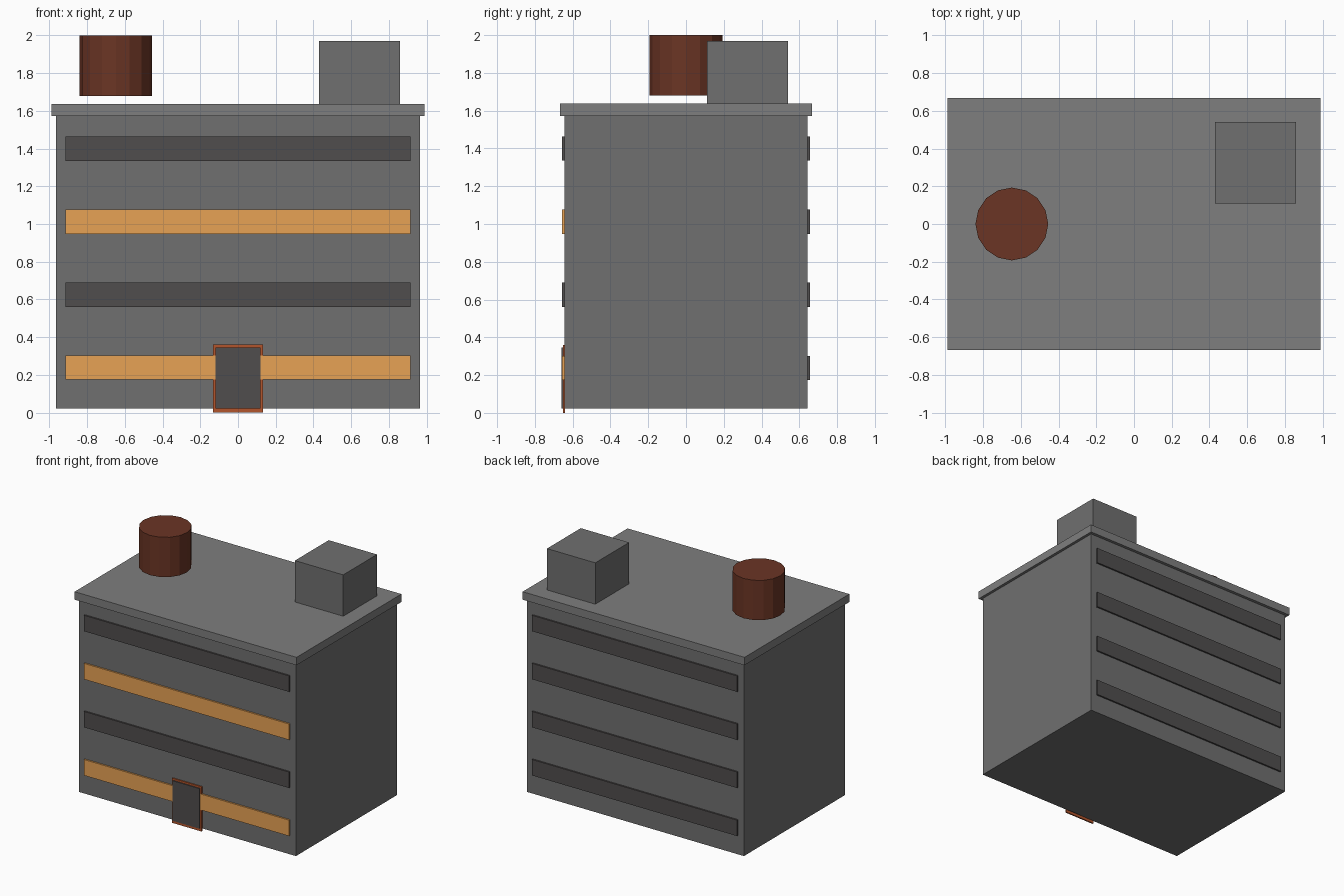
import bpy

if "Cube" in bpy.data.objects:
    bpy.data.objects.remove(bpy.data.objects["Cube"])


def material(name, rgb):
    m = bpy.data.materials.new(name)
    m.diffuse_color = (*rgb, 1)
    m.use_nodes = True
    m.node_tree.nodes["Principled BSDF"].inputs["Base Color"].default_value = m.diffuse_color
    return m


def box(name, x, y, z, mat=None):
    """Box from (min, max) ranges on each axis."""
    bpy.ops.mesh.primitive_cube_add(size=1, location=[(a + b) / 2 for a, b in (x, y, z)])
    o = bpy.context.object
    o.name = name
    o.scale = [b - a for a, b in (x, y, z)]
    bpy.ops.object.transform_apply(location=False, rotation=False, scale=True)
    if mat:
        o.data.materials.append(mat)
    return o


concrete = material("concrete", (0.16, 0.16, 0.16))
roof_grey = material("roof_grey", (0.21, 0.21, 0.21))
dark = material("dark_glass", (0.08, 0.075, 0.075))
lit = material("lit_glass", (0.8, 0.36, 0.09))
rust = material("rust", (0.145, 0.035, 0.018))
trim = material("door_trim", (0.45, 0.09, 0.025))

# Main block and overhanging roof slab
box("building_body", (-0.966, 0.966), (-0.643, 0.643), (0.022, 1.573), concrete)
box("roof_slab", (-0.988, 0.988), (-0.667, 0.667), (1.573, 1.637), roof_grey)

# Window bands on front (alternately lit) and back (all dark)
for i in range(4):
    z = 0.174 + 0.387 * i
    span = (z, z + 0.128)
    box(f"front_window_band_{i + 1}", (-0.914, 0.914), (-0.656, -0.63), span,
        dark if i % 2 else lit)
    box(f"back_window_band_{i + 1}", (-0.914, 0.914), (0.63, 0.656), span, dark)

# Entrance: glowing trim behind a dark door
box("door_frame", (-0.133, 0.133), (-0.652, -0.641), (0.0, 0.36), trim)
box("door", (-0.12, 0.12), (-0.66, -0.63), (0.022, 0.345), dark)

# Rooftop machine room
box("rooftop_unit", (0.43, 0.86), (0.11, 0.54), (1.637, 1.97), concrete)

# Rooftop water tank, sixteen flat sides, hovering just above the slab
bpy.ops.mesh.primitive_cylinder_add(vertices=16, radius=0.193, depth=0.32,
                                    location=(-0.648, 0, 1.84))
tank = bpy.context.object
tank.name = "water_tank"
tank.data.materials.append(rust)
